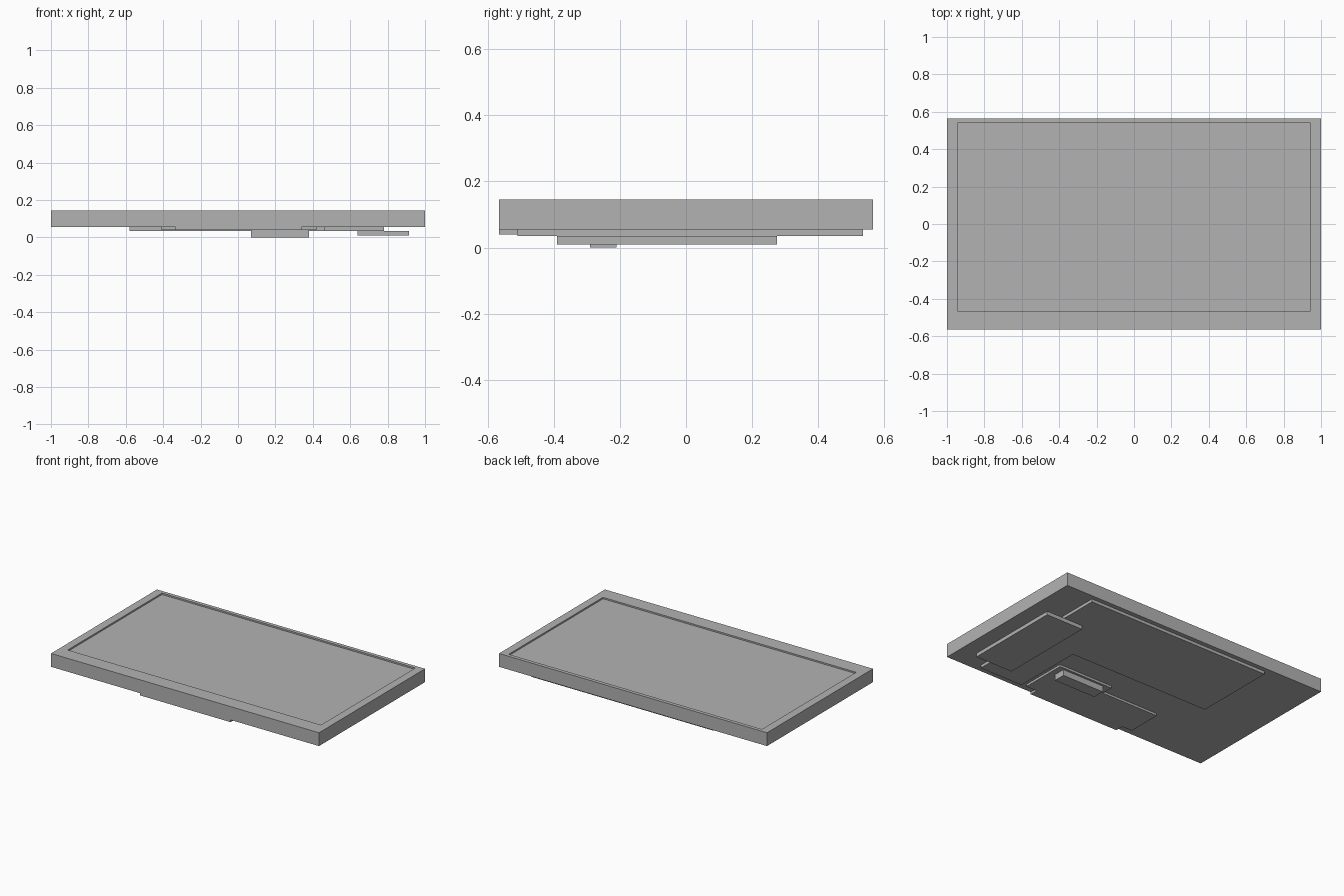
import bpy
import bmesh

default = bpy.data.objects.get("Cube")
if default:
    bpy.data.objects.remove(default, do_unlink=True)

# Single grey finish
grey = bpy.data.materials.new("grey plastic")
grey.use_nodes = True
colour = (0.45, 0.45, 0.45, 1)
grey.diffuse_color = colour
grey.node_tree.nodes["Principled BSDF"].inputs["Base Color"].default_value = colour


def rect(x0, x1, y0, y1):
    return [(x0, y0), (x1, y0), (x1, y1), (x0, y1)]


def slab(name, outline, z0, z1, recess=None, depth=0.01):
    """Extrude a counter-clockwise outline; optionally sink a panel in its top."""
    bm = bmesh.new()
    base = bm.faces.new([bm.verts.new((x, y, z0)) for x, y in outline])
    ext = bmesh.ops.extrude_face_region(bm, geom=[base], use_keep_orig=True)["geom"]
    for v in ext:
        if isinstance(v, bmesh.types.BMVert):
            v.co.z = z1
    bmesh.ops.recalc_face_normals(bm, faces=bm.faces)
    if recess:
        top = max(bm.faces, key=lambda f: f.calc_center_median().z)
        bmesh.ops.inset_region(bm, faces=[top], thickness=0.05)
        x0, x1, y0, y1 = recess
        for v in top.verts:
            v.co.x = x0 if v.co.x < 0 else x1
            v.co.y = y0 if v.co.y < 0 else y1
        sunk = bmesh.ops.extrude_discrete_faces(bm, faces=[top])["faces"][0]
        for v in sunk.verts:
            v.co.z -= depth
    mesh = bpy.data.meshes.new(name)
    bm.to_mesh(mesh)
    bm.free()
    mesh.materials.append(grey)
    obj = bpy.data.objects.new(name, mesh)
    bpy.context.collection.objects.link(obj)
    return obj


# Frame with the sunken screen, wider margin at the front
slab("screen_body", rect(-1, 1, -0.565, 0.565), 0.055, 0.145,
     recess=(-0.945, 0.945, -0.465, 0.54))

# L-shaped cover on the underside
slab("back_cover", [(-0.58, -0.025), (0.46, -0.025), (0.46, -0.51),
                    (0.78, -0.51), (0.78, 0.535), (-0.58, 0.535)], 0.035, 0.055)

# Thin board with a raised corner and a front tab
slab("circuit_board", [(-0.41, -0.51), (-0.335, -0.51), (-0.335, -0.565),
                       (0.34, -0.565), (0.34, -0.51), (0.42, -0.51),
                       (0.42, -0.195), (0.015, -0.195), (0.015, -0.275),
                       (-0.41, -0.275)], 0.04, 0.055)

# Connector block below the board, and side plate below the cover
slab("connector_block", rect(0.07, 0.38, -0.29, -0.21), 0, 0.04)
slab("side_plate", rect(0.64, 0.915, -0.39, 0.275), 0.01, 0.035)
